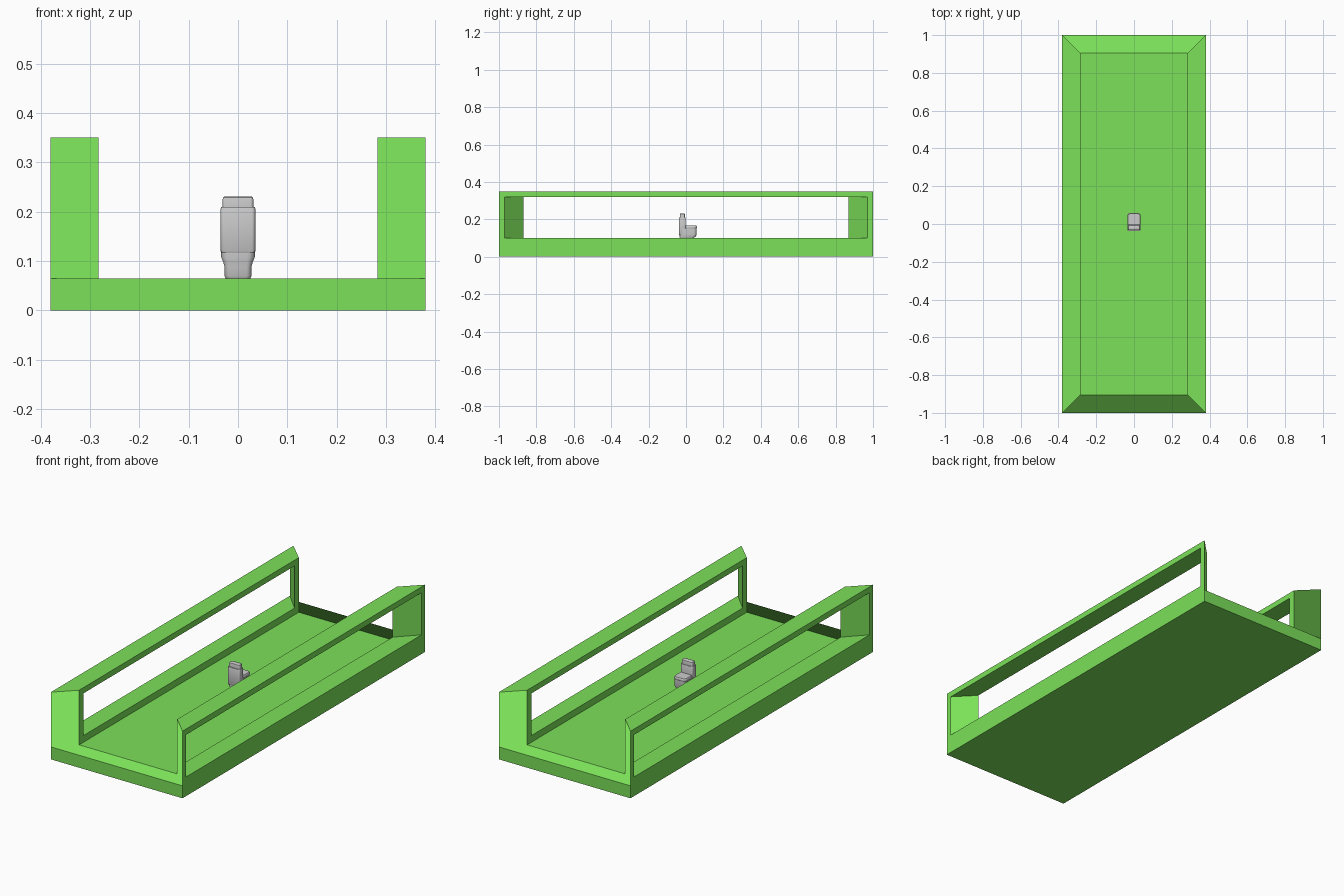
import bpy, bmesh, math

if "Cube" in bpy.data.objects:
    bpy.data.objects.remove(bpy.data.objects["Cube"])

green = bpy.data.materials.new("green")
green.diffuse_color = (0.2, 0.75, 0.1, 1)
green.use_nodes = True
green.node_tree.nodes["Principled BSDF"].inputs["Base Color"].default_value = green.diffuse_color


def finish(bm, name, mat=None, smooth=False):
    bmesh.ops.remove_doubles(bm, verts=bm.verts, dist=1e-5)
    bmesh.ops.recalc_face_normals(bm, faces=bm.faces)
    me = bpy.data.meshes.new(name)
    bm.to_mesh(me)
    bm.free()
    ob = bpy.data.objects.new(name, me)
    bpy.context.collection.objects.link(ob)
    if mat:
        me.materials.append(mat)
    if smooth:
        bpy.ops.object.select_all(action='DESELECT')
        ob.select_set(True)
        bpy.context.view_layer.objects.active = ob
        bpy.ops.object.shade_smooth_by_angle(angle=math.radians(40))
    return ob


# Tray: floor slab with two mitred, windowed side walls
X, XI, YO, YI = 0.38, 0.283, 1.0, 0.905
FLOOR, TOP, SILL, HEAD = 0.065, 0.35, 0.10, 0.32
bm = bmesh.new()


def face(*pts):
    bm.faces.new([bm.verts.new(p) for p in pts])


def rect(x, y, z0, z1):
    return [(x, -y, z0), (x, y, z0), (x, y, z1), (x, -y, z1)]


def ring(a, b):
    for i in range(4):
        j = (i + 1) % 4
        pts = [a[i], a[j], b[j], b[i]]
        # keep the rim corner on the tall outer end edges
        if abs(a[i][0]) == X and a[i][2] + a[j][2] == TOP and a[i][1] == a[j][1] and abs(a[i][1]) == YO:
            pts.insert(1, (a[i][0], a[i][1], FLOOR))
        face(*pts)


for s in (-1, 1):
    outer = rect(s * X, YO, 0, TOP)
    outer_win = rect(s * X, YO - 0.03, SILL, HEAD)
    inner_win = rect(s * XI, YI - 0.035, SILL, HEAD)
    inner = rect(s * XI, YI, FLOOR, TOP)
    ring(outer, outer_win)
    ring(outer_win, inner_win)
    ring(inner_win, inner)
    face(outer[3], outer[2], inner[2], inner[3])       # rail top
    # end lip: flat rim and both wall ends
    y, yi = s * YO, s * YI
    face((-X, y, TOP), (-XI, yi, TOP), (-XI, yi, FLOOR), (XI, yi, FLOOR),
         (XI, yi, TOP), (X, y, TOP), (X, y, FLOOR), (-X, y, FLOOR))
    face((-X, y, 0), (X, y, 0), (X, y, FLOOR), (-X, y, FLOOR))
for x, y, z in ((X, YO, 0), (XI, YI, FLOOR)):          # underside, floor
    face((-x, -y, z), (x, -y, z), (x, y, z), (-x, y, z))
finish(bm, "tray", green)


# Small fixture: lofts of rounded rectangles (half width, y0, y1, radius, z)
def loft(name, sections, n=5):
    bm = bmesh.new()
    rings = []
    for hw, y0, y1, r, z in sections:
        loop = []
        for k, (cx, cy) in enumerate(((hw - r, y1 - r), (r - hw, y1 - r), (r - hw, y0 + r), (hw - r, y0 + r))):
            for i in range(n + 1):
                a = math.pi / 2 * (k + i / n)
                loop.append(bm.verts.new((cx + r * math.cos(a), cy + r * math.sin(a), z)))
        rings.append(loop)
    for a, b in zip(rings, rings[1:]):
        for i in range(len(a)):
            j = (i + 1) % len(a)
            bm.faces.new((a[i], a[j], b[j], b[i]))
    bm.faces.new(rings[0])
    bm.faces.new(rings[-1])
    return finish(bm, name, smooth=True)


loft("pedestal_and_bowl", [
    (0.025, -0.029, 0.022, 0.010, 0.065), (0.027, -0.031, 0.024, 0.010, 0.069),
    (0.027, -0.031, 0.024, 0.010, 0.088), (0.030, -0.033, 0.036, 0.012, 0.098),
    (0.034, -0.034, 0.053, 0.015, 0.108), (0.035, -0.034, 0.057, 0.016, 0.120),
    (0.035, -0.034, 0.057, 0.016, 0.152)])
loft("seat_lid", [
    (0.034, -0.010, 0.056, 0.016, 0.152), (0.035, -0.010, 0.058, 0.016, 0.155),
    (0.035, -0.010, 0.058, 0.016, 0.162), (0.032, -0.010, 0.055, 0.014, 0.166)])
loft("tank", [
    (0.033, -0.036, -0.004, 0.007, 0.116), (0.035, -0.038, -0.002, 0.007, 0.121),
    (0.035, -0.038, -0.002, 0.007, 0.206), (0.034, -0.037, -0.003, 0.007, 0.209)])
loft("tank_top", [
    (0.031, -0.033, -0.006, 0.006, 0.208), (0.031, -0.033, -0.006, 0.006, 0.225),
    (0.030, -0.032, -0.007, 0.006, 0.229), (0.027, -0.029, -0.010, 0.005, 0.231)])
